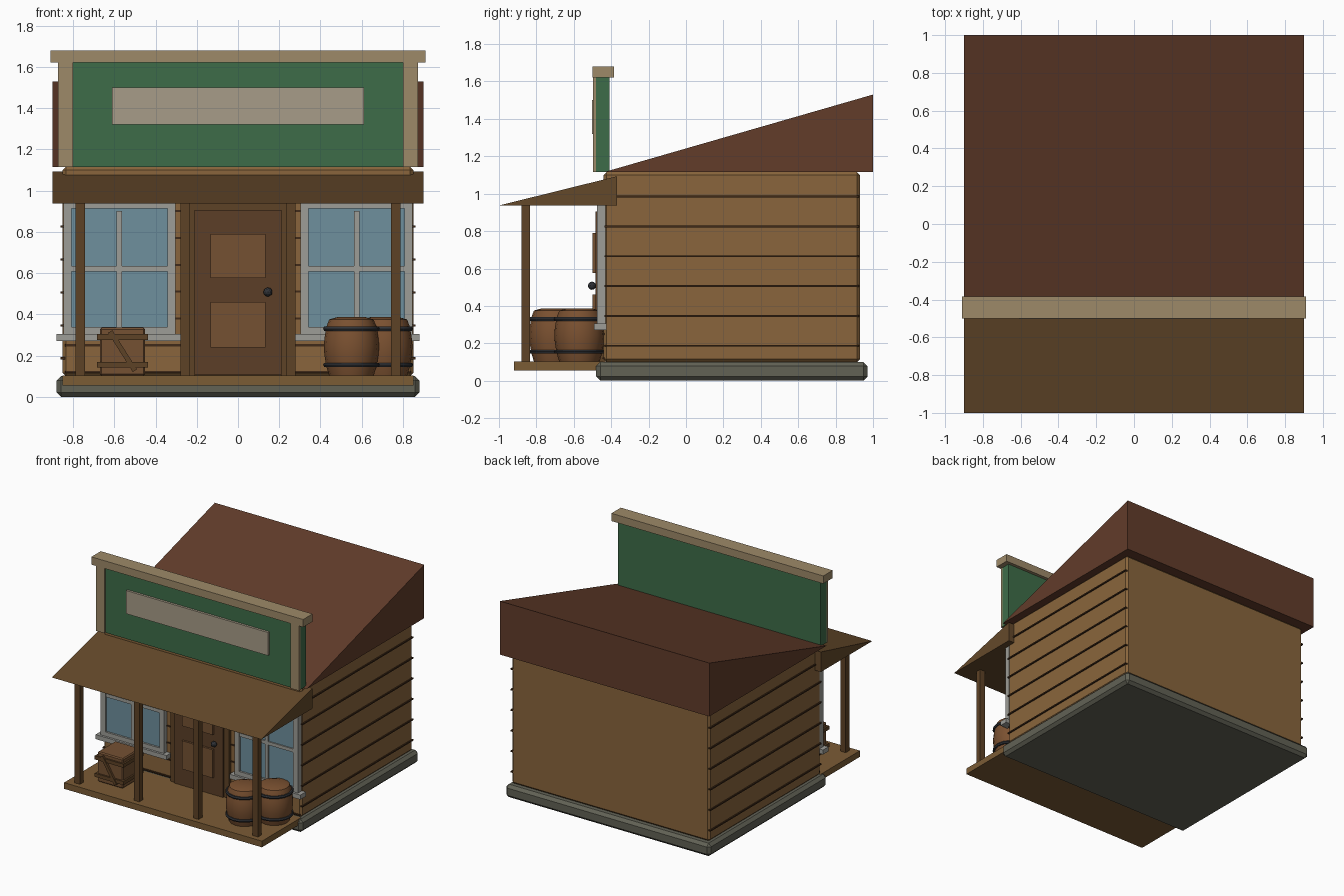
import bpy, bmesh
from math import pi, cos, sin, atan2, hypot

if "Cube" in bpy.data.objects:
    bpy.data.objects.remove(bpy.data.objects["Cube"])


def mat(name, r, g, b):
    m = bpy.data.materials.new(name)
    m.diffuse_color = (*[(c / 255) ** 2.2 for c in (r, g, b)], 1)
    m.use_nodes = True
    m.node_tree.nodes["Principled BSDF"].inputs["Base Color"].default_value = m.diffuse_color
    return m


WALL = mat("wall_wood", 136, 101, 62)
GROOVE = mat("dark_wood", 66, 46, 30)
DECK = mat("deck_wood", 122, 92, 56)
POST = mat("post_wood", 94, 68, 42)
AWNING = mat("awning_wood", 100, 74, 46)
ROOF = mat("roof_brown", 98, 62, 46)
GREEN = mat("green_paint", 64, 108, 74)
TRIM = mat("tan_trim", 156, 136, 104)
SIGN = mat("sign_board", 166, 155, 135)
STONE = mat("stone", 98, 98, 86)
DOOR = mat("door_wood", 92, 65, 43)
PANEL = mat("panel_wood", 116, 82, 54)
FRAME = mat("window_paint", 156, 156, 150)
GLASS = mat("glass", 110, 142, 156)
IRON = mat("iron", 52, 54, 58)
BARREL = mat("barrel_wood", 122, 82, 52)


def finish(bm, name, m):
    bmesh.ops.recalc_face_normals(bm, faces=bm.faces)
    me = bpy.data.meshes.new(name)
    bm.to_mesh(me)
    bm.free()
    ob = bpy.data.objects.new(name, me)
    bpy.context.collection.objects.link(ob)
    me.materials.append(m)
    return ob


def box(name, m, x, y, z, bevel=0):
    """Box from (min, max) ranges, with an optional chamfer."""
    bm = bmesh.new()
    bmesh.ops.create_cube(bm, size=1)
    for v in bm.verts:
        v.co = [(r[0] + r[1]) / 2 + c * (r[1] - r[0]) for c, r in zip(v.co, (x, y, z))]
    if bevel:
        bmesh.ops.bevel(bm, geom=bm.edges[:], offset=bevel, segments=1, affect='EDGES')
    return finish(bm, name, m)


def wedge(name, m, half, profile):
    """Side (y, z) profile extruded across the width."""
    bm = bmesh.new()
    face = bm.faces.new([bm.verts.new((-half, y, z)) for y, z in profile])
    ext = bmesh.ops.extrude_face_region(bm, geom=[face])["geom"]
    bmesh.ops.translate(bm, vec=(2 * half, 0, 0),
                        verts=[v for v in ext if isinstance(v, bmesh.types.BMVert)])
    return finish(bm, name, m)


def lathe(name, m, profile, loc, n=16):
    """Closed (radius, z) profile turned about z."""
    bm = bmesh.new()
    rings = [[bm.verts.new((loc[0] + r * cos(2 * pi * i / n), loc[1] + r * sin(2 * pi * i / n), loc[2] + z))
              for i in range(n)] for r, z in profile]
    for a, b in zip(rings, rings[1:]):
        for i in range(n):
            bm.faces.new((a[i], a[(i + 1) % n], b[(i + 1) % n], b[i]))
    bm.faces.new(rings[0])
    bm.faces.new(rings[-1])
    ob = finish(bm, name, m)
    for p in ob.data.polygons:
        p.use_smooth = True
    bpy.ops.object.select_all(action='DESELECT')
    ob.select_set(True)
    bpy.context.view_layer.objects.active = ob
    bpy.ops.object.shade_smooth_by_angle(angle=0.6)
    return ob


# Base, walls and roofs
box("foundation", STONE, (-.88, .88), (-.48, .97), (0, .10), .022)
box("porch_deck", DECK, (-.85, .85), (-.92, -.44), (.055, .103))
box("walls", WALL, (-.85, .85), (-.44, .93), (.10, 1.115), .015)
wedge("main_roof", ROOF, .9, [(-.44, 1.115), (1, 1.115), (1, 1.53)])
wedge("porch_roof", AWNING, .9, [(-1, .937), (-.37, .937), (-.37, 1.093)])

# Siding strips on the sides and front
for i in range(6):
    z = .187 + .1595 * i
    for s in (-1, 1):
        box("side_siding_strip", GROOVE, sorted((s * .84, s * .86)), (-.435, .925), (z - .005, z + .005))
for i in range(7):
    z = .12 + .13 * i
    box("front_siding_strip", GROOVE, (-.84, .84), (-.447, -.43), (z - .005, z + .005))

# False front with trim and blank sign
box("false_front", GREEN, (-.87, .87), (-.485, -.41), (1.115, 1.63))
box("false_front_cap", TRIM, (-.91, .91), (-.50, -.385), (1.62, 1.68))
for s in (-1, 1):
    box("false_front_trim", TRIM, sorted((s * .80, s * .872)), (-.497, -.48), (1.115, 1.62))
box("sign_board", SIGN, (-.61, .61), (-.503, -.48), (1.32, 1.50))

# Porch posts
for x in (-.765, -.255, .255, .765):
    box("porch_post", POST, (x - .023, x + .023), (-.88, -.835), (.10, .945))

# Door
for s in (-1, 1):
    box("door_jamb", POST, sorted((s * .21, s * .25)), (-.47, -.43), (.10, .945))
box("door_lintel", POST, (-.25, .25), (-.47, -.43), (.905, .945))
box("door", DOOR, (-.21, .21), (-.485, -.43), (.105, .905))
for z in ((.24, .46), (.575, .79)):
    box("door_panel", PANEL, (-.133, .133), (-.50, -.48), z)
bm = bmesh.new()
bmesh.ops.create_icosphere(bm, subdivisions=2, radius=.022)
bmesh.ops.translate(bm, vec=(.145, -.503, .508), verts=bm.verts)
finish(bm, "door_knob", IRON)

# Windows
for s in (-1, 1):
    cx = s * .575
    box("window_glass", GLASS, (cx - .25, cx + .25), (-.46, -.43), (.32, .935))
    for t in (-.252, .252):
        box("window_stile", FRAME, (cx + t - .02, cx + t + .02), (-.475, -.43), (.30, .945))
    for z in (.32, .93):
        box("window_rail", FRAME, (cx - .27, cx + .27), (-.475, -.43), (z - .018, z + .018))
    box("window_mullion", FRAME, (cx - .013, cx + .013), (-.472, -.45), (.33, .90))
    box("window_crossbar", FRAME, (cx - .235, cx + .235), (-.47, -.45), (.608, .634))
    box("window_sill", FRAME, (cx - .305, cx + .305), (-.492, -.425), (.27, .305))

# Crate with bands and a diagonal brace
box("crate", PANEL, (-.67, -.45), (-.77, -.55), (.103, .335), .008)
for z in (.155, .29):
    box("crate_band", POST, (-.683, -.437), (-.783, -.537), (z - .014, z + .014))
dx, dz = .12, -.19
brace = box("crate_brace", POST, (-.112, .112), (-.008, .008), (-.012, .012))
brace.location = (-.56, -.782, .222)
brace.rotation_euler = (0, atan2(-dz, dx), 0)

# Barrels with iron hoops
for x, y in ((.55, -.705), (.712, -.57)):
    lathe("barrel", BARREL, [(.108, 0), (.122, .045), (.131, .10), (.134, .14), (.131, .18),
                             (.122, .235), (.108, .272), (.07, .283)], (x, y, .103))
    for z in (.052, .227):
        lathe("barrel_hoop", IRON, [(.11, -.01), (.132, -.01), (.137, 0), (.132, .01), (.11, .01)],
              (x, y, .103 + z))
